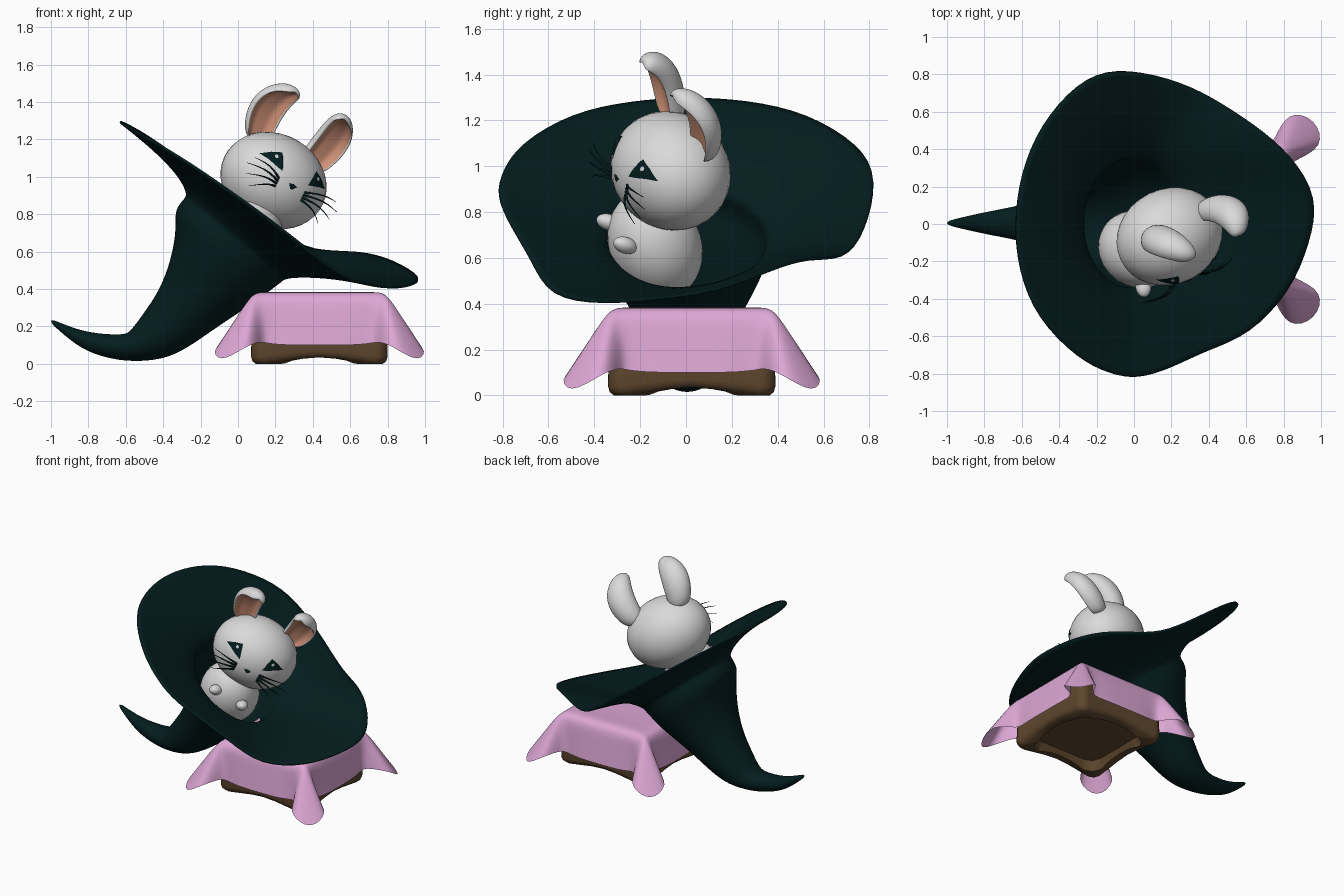
import bpy, bmesh, math
from mathutils import Vector, Matrix

if "Cube" in bpy.data.objects:
    bpy.data.objects.remove(bpy.data.objects["Cube"])


def material(name, rgb):
    m = bpy.data.materials.new(name)
    m.diffuse_color = (*rgb, 1)
    m.use_nodes = True
    m.node_tree.nodes["Principled BSDF"].inputs["Base Color"].default_value = m.diffuse_color
    return m


DARK = material("dark green felt", (0.0012, 0.012, 0.013))
PINK = material("pink cloth", (0.72, 0.385, 0.665))
BROWN = material("brown wood", (0.115, 0.063, 0.027))
FUR = material("pale grey fur", (0.70, 0.70, 0.70))
EAR = material("ear pink", (0.62, 0.28, 0.18))
SHINE = material("eye shine", (0.6, 0.65, 0.65))


def finish(bm, name, mats, matrix=None, subsurf=0):
    bmesh.ops.recalc_face_normals(bm, faces=bm.faces)
    me = bpy.data.meshes.new(name)
    bm.to_mesh(me)
    bm.free()
    ob = bpy.data.objects.new(name, me)
    bpy.context.collection.objects.link(ob)
    for m in mats:
        me.materials.append(m)
    me.shade_smooth()
    if matrix:
        ob.matrix_world = matrix
    if subsurf:
        s = ob.modifiers.new("subsurf", 'SUBSURF')
        s.levels = s.render_levels = subsurf
    return ob


def loft(name, rings, mats, caps=(True, True), rule=None, **kw):
    """Skin closed rings of points; rule(i) picks the material of strip i."""
    bm = bmesh.new()
    vs = [[bm.verts.new(p) for p in r] for r in rings]
    n = len(rings[0])
    for a, b in zip(vs, vs[1:]):
        for i in range(n):
            j = (i + 1) % n
            f = bm.faces.new((a[i], a[j], b[j], b[i]))
            f.material_index = rule(i) if rule else 0
    for use, ring in zip(caps, (vs[0], vs[-1])):
        if use:
            bm.faces.new(ring)
    return finish(bm, name, mats, **kw)


def ball(name, loc, radii, mat, rot=None):
    bm = bmesh.new()
    bmesh.ops.create_uvsphere(bm, u_segments=32, v_segments=20, radius=1)
    m = Matrix.Translation(loc) @ (rot or Matrix()) @ Matrix.Diagonal((*radii, 1))
    bmesh.ops.transform(bm, matrix=m, verts=bm.verts)
    return finish(bm, name, [mat])


# ---- stool and cloth share a square ring made from one half side (n, t, z)
CX, CY = 0.435, 0.025


def square_ring(half):
    side = [(n, -t, z) for n, t, z in reversed(half[1:])] + list(half[:-1])
    out = []
    for k in range(4):
        c, s = math.cos(k * math.pi / 2), math.sin(k * math.pi / 2)
        out += [Vector((CX + n * c - t * s, CY + n * s + t * c, z)) for n, t, z in side]
    return out


def stool_ring(h, r, z, arch=0.0):
    q = r * 0.293
    ts = [0, h * 0.3, h * 0.5, h - r * 1.3, h - r]
    lift = [1, 0.8, 0.5, 0.05, 0]
    half = [(h, t, z + arch * l) for t, l in zip(ts, lift)] + [(h - q, h - q, z)]
    return square_ring(half)


stool = loft("stool", [stool_ring(0.30, 0.05, 0.345), stool_ring(0.34, 0.05, 0.345),
                       stool_ring(0.362, 0.05, 0.15), stool_ring(0.365, 0.05, 0.04, 0.03),
                       stool_ring(0.358, 0.05, 0.015, 0.035), stool_ring(0.34, 0.05, 0.0, 0.035),
                       stool_ring(0.29, 0.08, 0.0, 0.035), stool_ring(0.27, 0.08, 0.07)], [BROWN])
stool.data.set_sharp_from_angle(angle=math.radians(50))

hem = square_ring([(0.41, 0, 0.10), (0.41, 0.18, 0.10), (0.39, 0.28, 0.11),
                   (0.42, 0.315, 0.12), (0.585, 0.385, 0.10), (0.54, 0.54, -0.005)])


def cloth_ring(h, z):
    return square_ring([(h, h * f, z) for f in (0, 0.42, 0.7, 0.86, 0.95)] + [(h * 0.99, h * 0.99, z)])


edge = cloth_ring(0.375, 0.352)
cloth = [cloth_ring(0.02, 0.375), cloth_ring(0.2, 0.375), cloth_ring(0.33, 0.391), edge]
for t in (0.35, 0.7, 1.0):
    cloth.append([a.lerp(b, t) for a, b in zip(edge, hem)])
loft("cloth", cloth, [PINK], caps=(True, False), subsurf=2)

# ---- hat: rim outline, curved brim, bent cone
N = 20
RIM = [(-.64, 0, 1.30), (-.615, -.25, 1.28), (-.52, -.5, 1.23), (-.3, -.72, 1.10), (-.13, -.8, .985),
       (.02, -.83, .88), (.2, -.77, .75), (.4, -.67, .59), (.61, -.6, .43), (.84, -.36, .40),
       (.94, -.1, .425), (.99, .14, .455), (.84, .37, .55), (.65, .53, .605), (.4, .69, .59),
       (.2, .78, .71), (-.1, .84, .95), (-.3, .76, 1.09), (-.5, .53, 1.23), (-.605, .27, 1.285)]


def cone_ring(lx, lz, rx, rz, ry, cy=0.005):
    pts = []
    for i in range(N):
        a = 2 * math.pi * i / N
        k = (1 - math.cos(a)) / 2
        pts.append(Vector((lx + (rx - lx) * k, cy - ry * math.sin(a), lz + (rz - lz) * k)))
    return pts


neck = cone_ring(-.275, .89, .24, .445, .355)
hat = []
for t in (1, 0.85, 0.65, 0.45, 0.25, 0.1):
    ring = []
    for i, (p, r) in enumerate(zip(neck, RIM)):
        left = (1 + math.cos(2 * math.pi * i / N)) / 2
        c = p + Vector((.02, 0, .05 + .07 * left))
        ring.append(p * (1 - t) ** 2 + c * 2 * t * (1 - t) + Vector(r) * t * t)
    hat.append(ring)
hat += [neck] + [cone_ring(*v) for v in (
    (-.34, .83, .18, .40, .35), (-.325, .73, .11, .345, .32), (-.355, .55, .0, .275, .255),
    (-.42, .385, -.15, .175, .19), (-.5, .27, -.27, .09, .16), (-.575, .165, -.4, .025, .125),
    (-.61, .15, -.6, .015, .09), (-.75, .155, -.75, .05, .062), (-.87, .18, -.86, .10, .038),
    (-1.0, .235, -1.0, .225, .005))]
h = loft("hat", hat, [DARK], caps=(False, True), subsurf=2)
sol = h.modifiers.new("thickness", 'SOLIDIFY')
sol.thickness = 0.012
sol.offset = 0

# ---- rabbit body and paws
ball("body", (0.025, -0.135, 0.66), (0.21, 0.20, 0.25), FUR,
     Matrix.Rotation(0.45, 4, 'Y') @ Matrix.Rotation(0.4, 4, 'X'))
for name, loc, yaw in (("left_paw", (0.05, -0.335, 0.755), 0.1), ("right_paw", (0.22, -0.265, 0.655), 0.6)):
    ball(name, loc, (0.042, 0.058, 0.036), FUR,
         Matrix.Rotation(yaw, 4, 'Z') @ Matrix.Rotation(-0.3, 4, 'X'))

# ---- head in its own tilted frame
X = Vector((0.80, 0.40, -0.44)).normalized()
Z = X.cross(Vector((-0.42, 0.905, 0.05))).normalized()
Y = Z.cross(X)
HEAD = Matrix.Translation((0.19, -0.067, 0.98)) @ Matrix((X, Y, Z)).transposed().to_4x4()
RX, RY, RZ = 0.30, 0.255, 0.25
ball("head", (0, 0, 0), (RX, RY, RZ), FUR).matrix_world = HEAD


def patch(name, outline, mat, lift):
    """Thin plate laid on the front of the head."""
    bm = bmesh.new()
    bm.faces.new([bm.verts.new((x, 0, z)) for x, z in outline])
    bmesh.ops.triangulate(bm, faces=bm.faces)
    bmesh.ops.subdivide_edges(bm, edges=bm.edges, cuts=4, use_grid_fill=True)
    for v in bm.verts:
        v.co.y = -RY * math.sqrt(max(0, 1 - (v.co.x / RX) ** 2 - (v.co.z / RZ) ** 2))
        v.co *= lift
    finish(bm, name, [mat], matrix=HEAD)


def disc(x, z, r):
    return [(x + r * math.cos(k * math.pi / 4), z + r * math.sin(k * math.pi / 4)) for k in range(8)]


patch("nose", [(-.026, -.012), (0, -.006), (.026, -.012), (.006, -.036), (-.006, -.036)], DARK, 1.02)
for s, side in ((-1, "left"), (1, "right")):
    # eye: outer point, tall inner edge
    patch(side + "_eye", [(s * x, z) for x, z in (
        (.215, .065), (.165, .100), (.112, .123), (.105, .10), (.084, .028), (.13, .042), (.17, .056))],
        DARK, 1.012)
    patch(side + "_eye_shine", disc(s * .135, .088, .010), SHINE, 1.022)

    # whiskers: thin tapered tubes
    for k, (z0, z1, x1) in enumerate(((-.015, .02, .27), (-.03, -.025, .30), (-.045, -.08, .28), (-.06, -.13, .23))):
        rings = []
        for i in range(7):
            t = i / 6
            p = Vector((.085 + (x1 - .085) * t, -.245 - .025 * math.sin(t * math.pi) - .01 * t,
                        z0 + (z1 - z0) * t + .012 * math.sin(t * math.pi)))
            r = .006 * (1 - t) + .0012
            rings.append([p + Vector((0, r * math.cos(a * math.pi / 3), r * math.sin(a * math.pi / 3)))
                          for a in range(6)])
        if s < 0:
            rings = [[Vector((-p.x, p.y, p.z)) for p in q] for q in rings]
        loft(f"{side}_whisker_{k + 1}", rings, [DARK], matrix=HEAD)

    # ear: thick cupped loft curling forward, coloured inside the cup
    path = [(.17, .045, .14, .07), (.197, .035, .23, .096), (.213, .005, .33, .102),
            (.203, -.045, .405, .092), (.18, -.1, .442, .068), (.162, -.14, .447, .036)]
    rings = []
    for i, (x, y, z, w) in enumerate(path):
        a, b = path[max(i - 1, 0)], path[min(i + 1, 5)]
        tan = Vector((0, b[1] - a[1], b[2] - a[2])).normalized()
        back = Vector((0, tan.z, -tan.y))
        ring = []
        for k in range(16):
            ang = 2 * math.pi * (k + 0.5) / 16
            d = 0.85 * math.sin(ang)
            if k >= 8:
                d = -0.2 if k in (8, 15) else -0.32 if k in (9, 14) else 0.12
            ring.append(Vector((s * (x + w * math.cos(ang)), y, z)) + back * d * w)
        rings.append(ring)
    loft(side + "_ear", rings, [FUR, EAR], rule=lambda i: 1 if 9 <= i <= 13 else 0,
         matrix=HEAD, subsurf=2)
